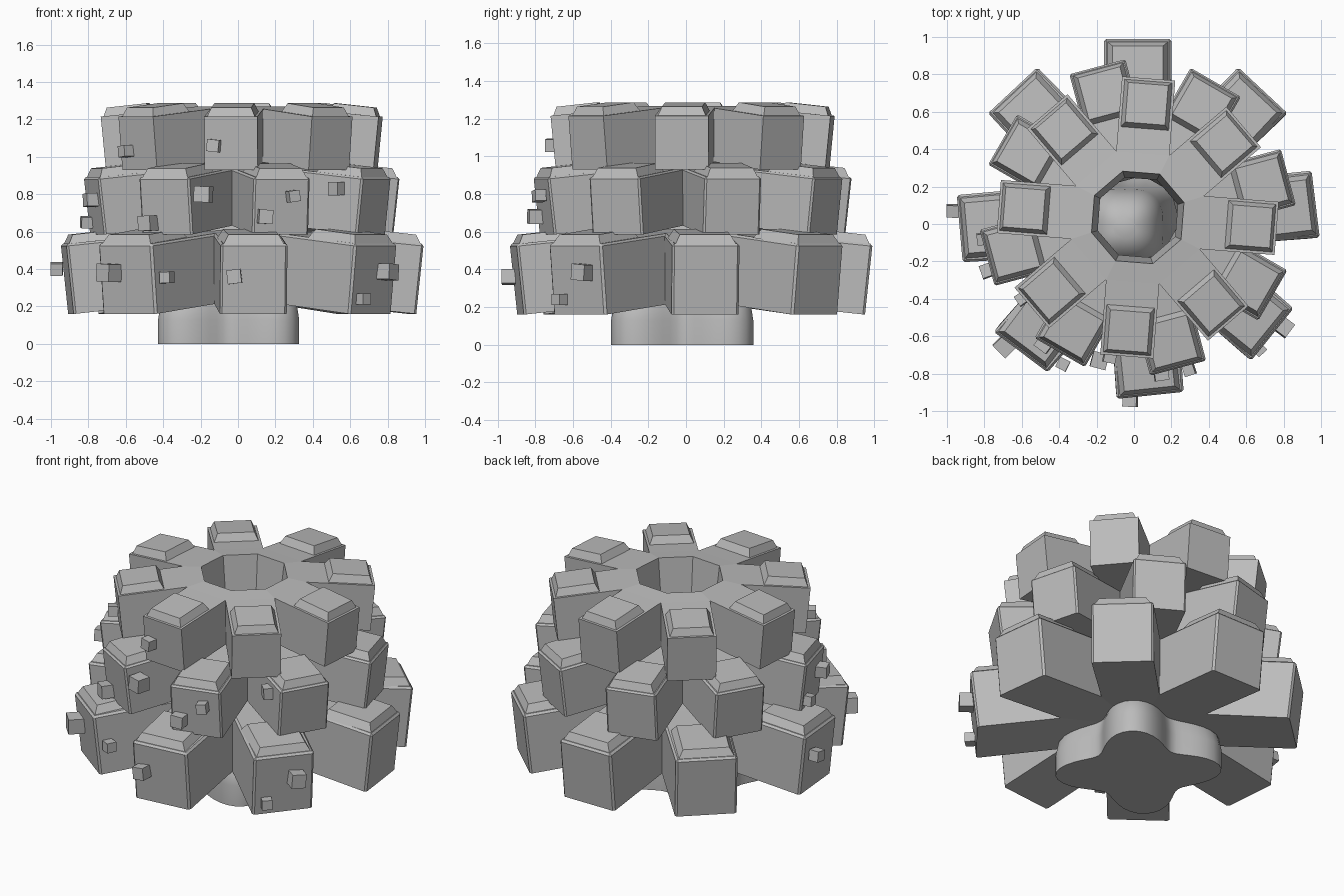
import bpy, bmesh, math
from math import radians, cos, sin, pi
from mathutils import Vector, Matrix

cube = bpy.data.objects.get("Cube")
if cube:
    bpy.data.objects.remove(cube)

CENTRE = Vector((0.02, 0.035, 0))
SLOPE = 0.11

grey = bpy.data.materials.new("stone_grey")
grey.use_nodes = True
GREY = (0.5, 0.5, 0.5, 1)
grey.diffuse_color = GREY
grey.node_tree.nodes["Principled BSDF"].inputs["Base Color"].default_value = GREY


def finish(bm, name):
    bmesh.ops.recalc_face_normals(bm, faces=bm.faces)
    mesh = bpy.data.meshes.new(name)
    bm.to_mesh(mesh)
    bm.free()
    mesh.materials.append(grey)
    obj = bpy.data.objects.new(name, mesh)
    bpy.context.collection.objects.link(obj)
    return obj


def polar(angle, r, z=0.0):
    a = radians(angle)
    return CENTRE + Vector((r * cos(a), r * sin(a), z))


def add_pad(name, tip, yaw, width):
    # Tapered plate lying on the sloping top of an arm
    bm = bmesh.new()
    bmesh.ops.create_cone(bm, cap_ends=True, segments=4, depth=0.05,
                          radius1=0.455 * width * math.sqrt(2),
                          radius2=0.375 * width * math.sqrt(2),
                          matrix=Matrix.Rotation(pi / 4, 4, 'Z'))
    back = 0.485 * width
    place = tip - Vector((cos(radians(yaw)), sin(radians(yaw)), 0)) * back
    place.z = tip.z + back * SLOPE + 0.02
    bm.transform(Matrix.Translation(place) @ Matrix.Rotation(radians(yaw), 4, 'Z')
                 @ Matrix.Rotation(math.atan(SLOPE), 4, 'Y'))
    finish(bm, name)


def add_tier(name, arms, reach, width, low, high, lean, bevel):
    # Octagonal ring whose outer walls run out into sloping box arms
    bm = bmesh.new()
    n = len(arms)
    valley_r = width / 2 / sin(pi / n)
    rings = {"in": [], "out": []}
    for i in range(n):
        a = arms[i - 1][0]
        b = arms[i][0]
        mid = a + ((b - a) % 360) / 2
        for key, r_top, r_low in (("in", 0.26, 0.225), ("out", valley_r, valley_r - 0.01)):
            rise = (reach - r_top) * SLOPE
            rings[key].append((bm.verts.new(polar(mid, r_top, high + rise)),
                               bm.verts.new(polar(mid, r_low, low + rise))))
    bevel_edges = []
    for i, (angle, yaw) in enumerate(arms):
        j = (i + 1) % n
        (at, ab), (bt, bb) = rings["out"][i], rings["out"][j]
        (ct, cb), (dt, db) = rings["in"][i], rings["in"][j]
        out = Vector((cos(radians(yaw)), sin(radians(yaw)), 0))
        side = Vector((-out.y, out.x, 0)) * width / 2
        tip = polar(angle, reach, high)
        foot = tip - out * lean
        foot.z = low
        pt, qt = bm.verts.new(tip - side), bm.verts.new(tip + side)
        pb, qb = bm.verts.new(foot - side), bm.verts.new(foot + side)
        for f in ((at, pt, qt, bt), (ab, pb, qb, bb), (at, pt, pb, ab), (bt, qt, qb, bb),
                  (pt, qt, qb, pb), (at, bt, dt, ct), (ab, bb, db, cb), (ct, dt, db, cb)):
            bm.faces.new(f)
        for u, v in ((pt, qt), (at, pt), (bt, qt), (pt, pb), (qt, qb)):
            bevel_edges.append(bm.edges.get((u, v)))
        add_pad(f"{name}_pad_{i + 1}", tip, yaw, width)
    bmesh.ops.recalc_face_normals(bm, faces=bm.faces)
    if bevel:
        bmesh.ops.bevel(bm, geom=bevel_edges, offset=bevel, segments=1, affect='EDGES')
    finish(bm, name)


# Three stacked tiers of arms
lower_arms = [(4.3, 7), (45.5, 47), (90, 90), (134.5, 133),
              (183.6, 185), (229, 233), (274, 276), (319, 321)]
add_tier("lower_tier", lower_arms, 0.955, 0.36, 0.16, 0.535, 0.04, 0.012)
add_tier("middle_tier", [(15 + 45 * k,) * 2 for k in range(8)],
         0.835, 0.31, 0.585, 0.89, 0.035, 0.01)
add_tier("upper_tier", [(-4.5 + 45 * k,) * 2 for k in range(8)],
         0.745, 0.285, 0.93, 1.215, 0.028, 0)

# Small cubes stuck to the arms: x, y, z, size
studs = [(-.97, .07, .40, .065), (-.69, -.65, .38, .095), (-.38, -.75, .355, .06),
         (-.02, -.94, .36, .075), (.80, -.55, .385, .085), (.67, -.67, .24, .06),
         (-.785, -.25, .77, .07), (-.81, -.08, .65, .06), (-.185, -.73, .80, .085),
         (-.48, -.64, .645, .08), (.295, -.78, .79, .06), (.145, -.80, .68, .075),
         (.53, -.45, .83, .07), (-.60, -.40, 1.03, .06), (-.13, -.71, 1.06, .065)]
for i, (x, y, z, size) in enumerate(studs):
    bm = bmesh.new()
    bmesh.ops.create_cube(bm, size=size)
    yaw = math.atan2(y - CENTRE.y, x - CENTRE.x)
    roll = radians((i * 5) % 17 - 8)
    bm.transform(Matrix.Translation((x, y, z)) @ Matrix.Rotation(yaw, 4, 'Z')
                 @ Matrix.Rotation(roll, 4, 'X'))
    finish(bm, f"stud_{i + 1}")

# Four-lobed trunk narrowing to a rounded top inside the ring
profile = [(0, 1, 1), (.13, 1, 1), (.2, .97, 1), (.27, .88, .9), (.36, .74, .7),
           (.5, .62, .4), (.7, .56, .25), (.82, .48, .2), (.89, .34, .2), (.93, .16, .2)]
SIDES = 64
bm = bmesh.new()
loops = []
for z, scale, lobe in profile:
    ring = []
    for k in range(SIDES):
        a = 2 * pi * k / SIDES
        r = scale * (0.39 + 0.09 * lobe * cos(4 * (a - pi / 4)))
        ring.append(bm.verts.new((r * cos(a) - 0.05, r * sin(a) - 0.02, z)))
    loops.append(ring)
for lower, upper in zip(loops, loops[1:]):
    for k in range(SIDES):
        m = (k + 1) % SIDES
        bm.faces.new((lower[k], lower[m], upper[m], upper[k]))
bm.faces.new(loops[0])
bm.faces.new(loops[-1])
trunk = finish(bm, "trunk")
bpy.context.view_layer.objects.active = trunk
trunk.select_set(True)
bpy.ops.object.shade_smooth_by_angle(angle=radians(50))
